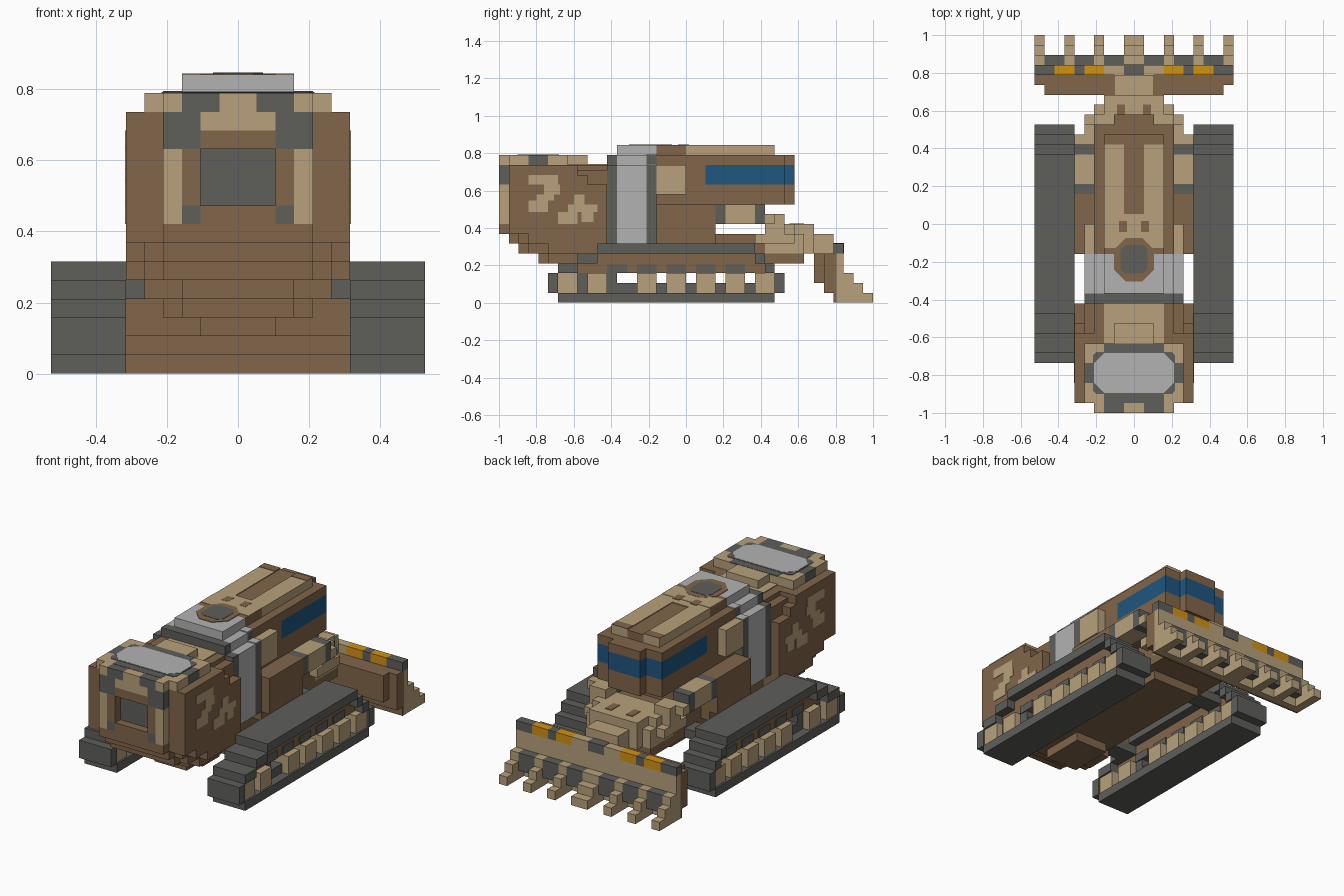
import bpy, bmesh
from mathutils import Matrix, Vector

cube = bpy.data.objects.get("Cube")
if cube:
    bpy.data.objects.remove(cube, do_unlink=True)

U = 2 / 38  # one block


def material(name, rgb):
    m = bpy.data.materials.new(name)
    m.use_nodes = True
    m.diffuse_color = (*rgb, 1)
    bsdf = m.node_tree.nodes["Principled BSDF"]
    bsdf.inputs["Base Color"].default_value = (*rgb, 1)
    bsdf.inputs["Roughness"].default_value = 0.8
    return m


TAN = material("tan", (0.48, 0.355, 0.2))
BROWN = material("brown", (0.22, 0.133, 0.068))
DARK = material("dark grey", (0.112, 0.116, 0.105))
SILVER = material("silver grey", (0.45, 0.45, 0.45))
GOLD = material("gold", (0.64, 0.29, 0.006))
BLUE = material("window blue", (0.014, 0.092, 0.215))


def part(name, mat, boxes, mirror=False):
    """Boxes are (x0, x1, y0, y1, z0, z1) in block units; mirror repeats them on -x."""
    bm = bmesh.new()
    sides = list(boxes)
    if mirror:
        sides += [(-b[1], -b[0], *b[2:]) for b in boxes]
    for x0, x1, y0, y1, z0, z1 in sides:
        size = Vector((x1 - x0, y1 - y0, z1 - z0)) * U
        mid = Vector((x0 + x1, y0 + y1, z0 + z1)) * U / 2
        bmesh.ops.create_cube(bm, size=1, matrix=Matrix.Translation(mid) @ Matrix.Diagonal((*size, 1)))
    me = bpy.data.meshes.new(name)
    bm.to_mesh(me)
    bm.free()
    me.materials.append(mat)
    bpy.context.collection.objects.link(bpy.data.objects.new(name, me))


def octagon(name, mat, hx, y0, y1, cut, z0, z1):
    """Flat plate with clipped corners."""
    pts = [(-hx + cut, y0), (hx - cut, y0), (hx, y0 + cut), (hx, y1 - cut),
           (hx - cut, y1), (-hx + cut, y1), (-hx, y1 - cut), (-hx, y0 + cut)]
    bm = bmesh.new()
    face = bm.faces.new([bm.verts.new((x * U, y * U, z0 * U)) for x, y in pts])
    ext = bmesh.ops.extrude_face_region(bm, geom=[face])
    bmesh.ops.translate(bm, vec=(0, 0, (z1 - z0) * U),
                        verts=[v for v in ext["geom"] if isinstance(v, bmesh.types.BMVert)])
    bmesh.ops.recalc_face_normals(bm, faces=bm.faces)
    me = bpy.data.meshes.new(name)
    bm.to_mesh(me)
    bm.free()
    me.materials.append(mat)
    bpy.context.collection.objects.link(bpy.data.objects.new(name, me))


# Tracks: stepped rings, inset side panels, wheels
part("track_treads", DARK, [
    (6, 10, -13, 9, 0, 1), (7, 9, -13, 9, 1, 2), (7, 9, -11, -7, 2, 3),
    (6, 10, -14, -13, 1, 3), (6, 10, 9, 10, 1, 3),
    (6, 10, -13, -11, 3, 4), (6, 10, 8, 9, 3, 4),
    (6, 10, -11, -9, 4, 5), (6, 10, 7, 8, 4, 5),
    (6, 10, -9, 7, 5, 6)], True)
part("track_panels", BROWN, [(7, 9, -11, 8, 3, 4), (7, 9, -9, 7, 4, 5)], True)
part("track_wheels", TAN, [(6.2, 9.8, y, y + 2, 1, 3) for y in (-13, -10, -5, -2, 1, 4, 7)], True)
part("wheel_arches", DARK, [(6.9, 9.1, y, y + 2, 3, 3.9) for y in (-8, -5, -2, 1, 4)], True)

# Chassis with a terraced belly, and axles
part("chassis", BROWN, [
    (-4, 4, -13, 8, 4, 7), (-3, 3, -13, 7, 3, 4), (-2, 2, -12, -7, 2, 3), (-5, 5, -3, 3, 5, 7)])
part("axles", DARK, [(4, 7, -10, -8, 4, 5), (4, 7, 4, 6, 4, 5)], True)

# Head with stepped chin and tapered rear shoulders
part("head", BROWN, [
    (-6, 6, -18, -11, 7, 14), (-6, 6, -11, -10, 7, 13), (-6, 6, -10, -8, 7, 12),
    (-5, 5, -11, -8, 12, 13.5), (-4, 4, -11, -8, 13, 14)])
part("chin", BROWN, [
    (-4, 4, -18, -8, 6, 7), (-5, 5, -17, -8, 6, 7), (-6, 6, -16, -8, 6, 7),
    (-4, 4, -17, -8, 5, 6), (-5, 5, -16, -8, 5, 6), (-6, 6, -14, -8, 5, 6),
    (-3, 3, -15, -8, 4, 5), (-5, 5, -14, -8, 4, 5),
    (-2, 2, -13, -9, 3, 4), (-4, 4, -12, -9, 3, 4)])
part("face_frame", BROWN, [
    (-4, 4, -19, -18, 7, 8), (-3, -2, -19, -18, 9, 12), (2, 3, -19, -18, 9, 12),
    (-2, 2, -19, -18, 12, 13), (-2, 2, -19, -18, 8, 9)])
part("face_panel", DARK, [(-2, 2, -18.08, -17.9, 9, 12)])
part("face_posts", TAN, [(3, 4, -19, -18, 8, 12)], True)
part("face_corners", DARK, [(2, 4, -19, -18, 12, 14), (2, 3, -19, -18, 8, 9)], True)
part("brow", TAN, [(-2, 2, -19, -18, 13, 14), (-1, 1, -19, -18, 14, 15)])
part("brow_ends", TAN, [(3, 4, -19, -18, 14, 15)], True)
part("brow_blocks", DARK, [(1, 3, -19, -18, 14, 15)], True)

# Head roof
part("head_roof", TAN, [(-5, 5, -18, -16, 14, 15), (-5, 5, -14, -12, 14, 15),
                        (-2, 2, -12, -10, 14, 15), (-3, 3, -12, -8, 13.9, 14.1)])
part("head_roof_band", DARK, [(-5, 5, -16, -14, 14, 15)])
part("roof_trim", DARK, [(-3, 3, -13, -12, 14.9, 15.03), (-3, 3, -18, -17, 14.9, 15.03)])
octagon("roof_hatch_border", DARK, 4.1, -17.1, -12.9, 0.3, 14.95, 15.05)
octagon("roof_hatch", SILVER, 4, -17, -13, 1, 14.95, 15.08)

# Camouflage patches on both head flanks
patches = [(-16, -13, 12, 13), (-14.4, -12.8, 11, 12), (-15.2, -13.4, 10.4, 11), (-16, -14, 9.2, 10.4),
           (-11.4, -10.3, 10, 11), (-12, -9, 9.2, 10),
           (-13, -11, 8, 9.2), (-10.6, -9.4, 8.2, 9.2)]
part("camo_patches", TAN, [(5.95, 6.05, *p) for p in patches], True)

# Collar between head and cabin
part("collar_front", DARK, [(-5, 5, -8, -7, 6, 14), (-4, 4, -8, -7, 14, 15)])
part("collar", SILVER, [(-5, 5, -7, -4, 6, 14), (-4, 4, -7, -4, 14, 15), (-3, 3, -7, -3, 15, 16)])
part("collar_rear", DARK, [(-5, 5, -4, -3, 6, 14), (-4, 4, -4, -3, 14, 15)])
part("collar_rear_cap", SILVER, [(-5, 5, -4, -3, 14, 14.1), (-4, 4, -4, -3, 15, 15.1)])

# Cabin, built in slices so the window band wraps around the back
part("cabin", BROWN, [
    (-4, 4, -3, 3, 6, 10), (-4, 4, -3, 10, 10, 12), (-2, 2, 10, 11, 10, 12),
    (-4, 4, -3, 2, 12, 14), (-4, 4, -3, 10, 14, 15), (-2, 2, 10, 11, 14, 15)])
part("cabin_window", BLUE, [(-4, 4, 2, 10, 12, 14), (-2, 2, 10, 11, 12, 14)])
part("cabin_side_blocks", TAN, [(4, 5, -3, 0, 11, 14)], True)
part("cabin_roof", BROWN, [(-3, 3, -3, 0, 15, 16), (-1, 1, 0, 9, 15, 15.9)])
part("cabin_roof_rails", TAN, [(1, 3, 0, 9, 15, 16)], True)
part("roof_rail_caps", BROWN, [(1, 3, 8, 9, 15.9, 16.04), (0.7, 1.5, -0.8, 0.3, 15.9, 16.06)], True)
part("roof_patch", TAN, [(-3, 3, -2.4, 0, 15.9, 16.04), (-1, 1, 0, 1, 15.8, 16)])
octagon("roof_vent_surround", BROWN, 2, -5.8, -1.4, 1.2, 15.9, 16.06)
octagon("roof_vent", DARK, 1.35, -5, -2.1, 0.5, 15.9, 16.09)

# Side pods
part("side_pods", BROWN, [(4, 6, -3, 3, 6, 10)], True)
part("pod_bands", DARK, [(4, 6, 3, 4, 8, 10), (4, 6, 7, 8, 8, 10)], True)
part("pod_tanks", TAN, [(4, 6, 4, 7, 8, 10), (5, 6, 8, 9, 8, 9)], True)
part("pod_mount", BROWN, [(-4, 4, 3, 7, 8, 10)])

# Rear turntable and arm to the plough
part("turntable", TAN, [
    (-5, 5, 7, 11, 6, 7), (-4, 4, 7, 12, 5, 7), (-3, 3, 8, 13, 6, 8), (-4, 4, 8, 11, 7, 8)])
part("turntable_posts", TAN, [(3, 5, 8, 10, 7, 9)], True)
part("turntable_base", BROWN, [(-4, 4, 7, 12, 4, 5), (-1.7, -0.9, 10.5, 12, 8, 8.06),
                               (0.9, 1.7, 10.5, 12, 8, 8.06)])
part("plough_arm", TAN, [(-2, 2, 12, 15, 5, 7), (-3, 3, 11, 13, 5, 6)])

# Plough blade: brown behind, tan in front, stepped teeth with dark blocks between
part("plough_back", BROWN, [(-9, 9, 13, 14, 2, 5), (-10, 10, 14, 15, 1, 5), (-10, 10, 15, 15.3, 0, 5)])
part("plough_blade", TAN, [(-10, 10, 15.3, 16, 0, 5), (-3, 3, 15, 16, 5, 6)])
part("plough_lights", GOLD, [(6, 8, 15, 16, 5, 6), (3, 5, 15, 16, 5, 6)], True)
part("plough_caps", DARK, [(8, 10, 15, 16, 5, 6), (5, 6, 15, 16, 5, 6), (0, 1, 15, 16.05, 5, 6.05)], True)
teeth = [(-10, -9), (-7, -6), (-4, -3), (-1, 1), (3, 4), (6, 7), (9, 10)]
part("plough_teeth", TAN, [(a, b, 16, y, 0, z) for a, b in teeth for y, z in ((17, 3), (18, 2), (19, 1))])
part("plough_gaps", DARK, [(p[1], q[0], 16, 17, 1, 3) for p, q in zip(teeth, teeth[1:])])
